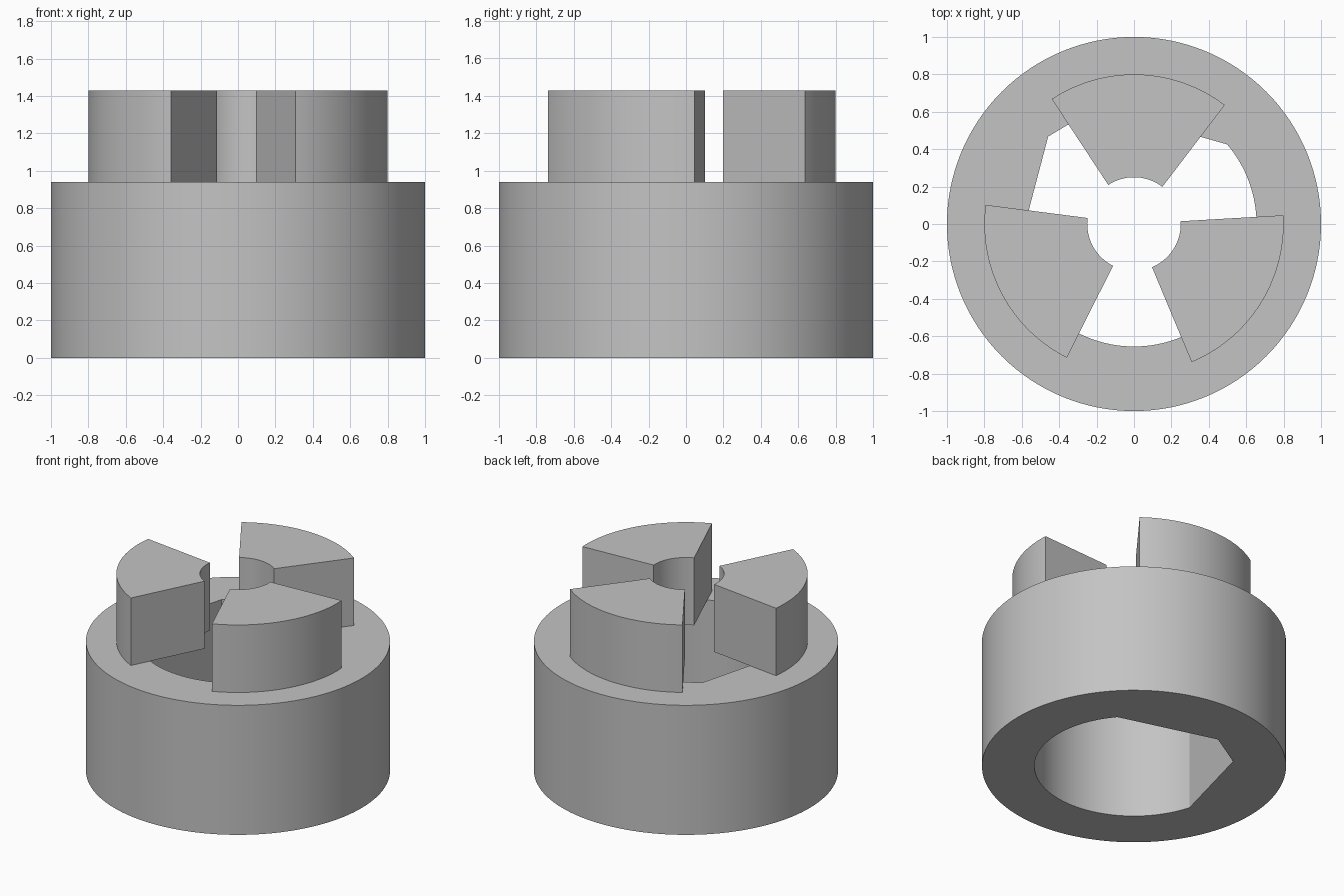
import bpy, bmesh
from math import radians, cos, sin

if "Cube" in bpy.data.objects:
    bpy.data.objects.remove(bpy.data.objects["Cube"], do_unlink=True)

BASE_TOP, JAW_TOP = 0.94, 1.43
OUTER, BORE = 1.0, 0.655
JAW_OUT, JAW_IN = 0.8, 0.25

grey = bpy.data.materials.new("plain_grey")
grey.use_nodes = True
colour = (0.55, 0.55, 0.55, 1)
grey.diffuse_color = colour
grey.node_tree.nodes["Principled BSDF"].inputs["Base Color"].default_value = colour


def arc(radius, start, end, steps):
    """Points along an arc, both ends included, angles in degrees."""
    angles = [radians(start + (end - start) * i / steps) for i in range(steps + 1)]
    return [(radius * cos(a), radius * sin(a)) for a in angles]


def prism(name, loops, bottom, top):
    """Extrude a flat outline, with any holes, between two heights."""
    bm = bmesh.new()
    edges = []
    for loop in loops:
        verts = [bm.verts.new((x, y, bottom)) for x, y in loop]
        edges += [bm.edges.new((a, b)) for a, b in zip(verts, verts[1:] + verts[:1])]
    bmesh.ops.triangle_fill(bm, use_beauty=True, use_dissolve=False, edges=edges)
    grown = bmesh.ops.extrude_face_region(bm, geom=bm.faces[:], use_keep_orig=True)
    raised = [g for g in grown["geom"] if isinstance(g, bmesh.types.BMVert)]
    bmesh.ops.translate(bm, verts=raised, vec=(0, 0, top - bottom))
    bmesh.ops.recalc_face_normals(bm, faces=bm.faces)
    mesh = bpy.data.meshes.new(name)
    bm.to_mesh(mesh)
    bm.free()
    mesh.materials.append(grey)
    obj = bpy.data.objects.new(name, mesh)
    bpy.context.collection.objects.link(obj)
    bpy.ops.object.select_all(action="DESELECT")
    obj.select_set(True)
    bpy.context.view_layer.objects.active = obj
    bpy.ops.object.shade_smooth_by_angle(angle=radians(20))
    return obj


# Round body with a through bore that has three flats at the back left
rim = arc(OUTER, 0, 360, 128)[:-1]
bore = arc(BORE, 196, 400.5, 72) + arc(BORE, 107.5, 134.5, 1)
prism("base_ring", [rim, bore], 0, BASE_TOP)

# Three wedge jaws spaced evenly around the axis
for i, name in enumerate(("back_jaw", "right_jaw", "left_jaw")):
    middle = 88 + 120 * i
    start, end = middle - 35.35, middle + 35.35
    outline = arc(JAW_OUT, start, end, 28) + arc(JAW_IN, end, start, 20)
    prism(name, [outline], BASE_TOP, JAW_TOP)
